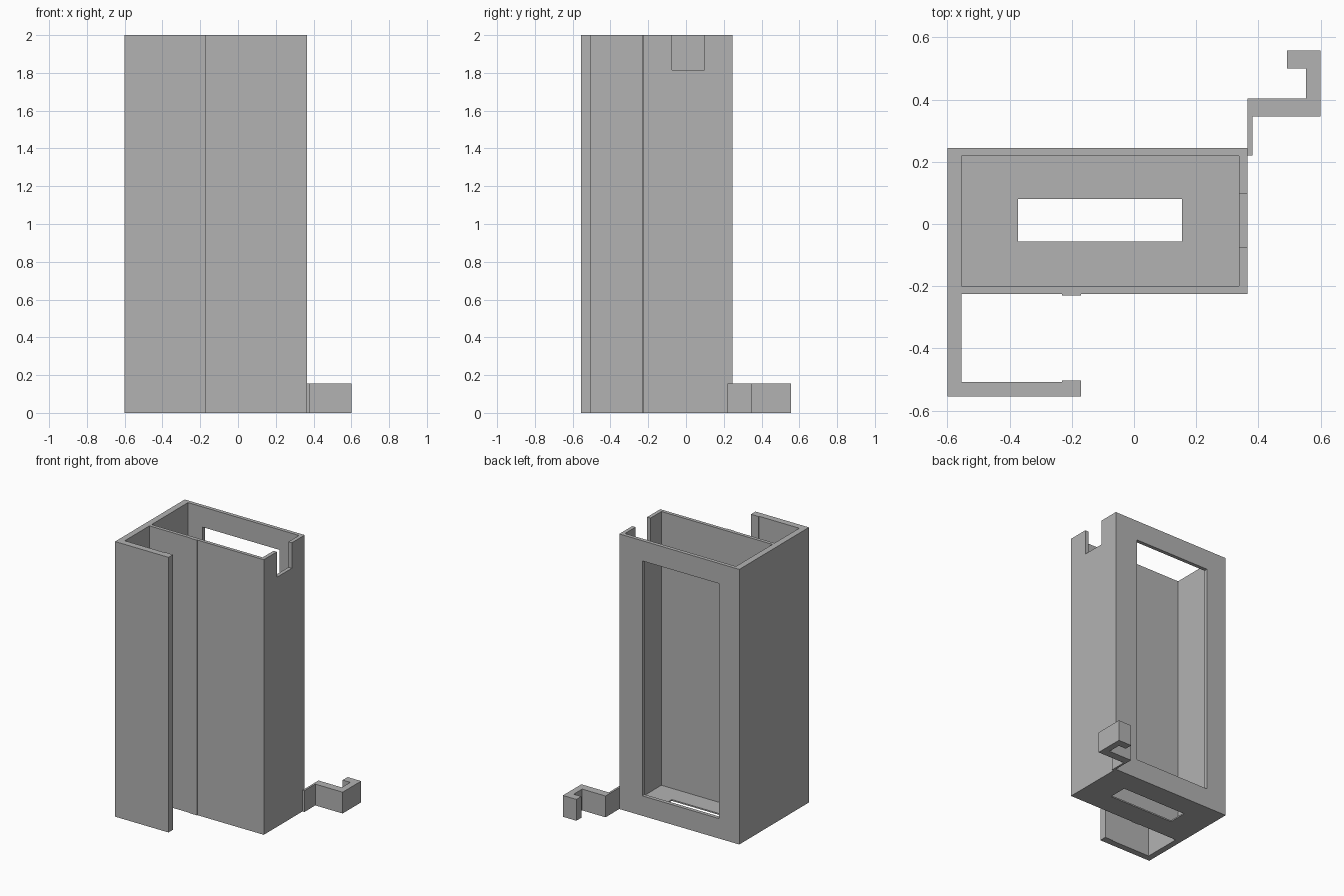
import bpy
import bmesh

cube = bpy.data.objects.get("Cube")
if cube:
    bpy.data.objects.remove(cube, do_unlink=True)

# Single plain grey plastic
GREY = (0.45, 0.45, 0.45, 1.0)
mat = bpy.data.materials.new("plain_grey")
mat.use_nodes = True
mat.diffuse_color = GREY
mat.node_tree.nodes["Principled BSDF"].inputs["Base Color"].default_value = GREY


def prism(name, outline, z0, z1):
    """Extrude a closed plan outline from z0 to z1."""
    bm = bmesh.new()
    base = bm.faces.new([bm.verts.new((x, y, z0)) for x, y in outline])
    top = bmesh.ops.extrude_face_region(bm, geom=[base])["geom"]
    verts = [g for g in top if isinstance(g, bmesh.types.BMVert)]
    bmesh.ops.translate(bm, verts=verts, vec=(0, 0, z1 - z0))
    bmesh.ops.recalc_face_normals(bm, faces=bm.faces[:])
    mesh = bpy.data.meshes.new(name)
    bm.to_mesh(mesh)
    bm.free()
    mesh.materials.append(mat)
    obj = bpy.data.objects.new(name, mesh)
    bpy.context.collection.objects.link(obj)
    return obj


def cut(target, x0, x1, y0, y1, z0, z1):
    """Subtract a box and discard the cutter."""
    cutter = prism("cutter", [(x0, y0), (x1, y0), (x1, y1), (x0, y1)], z0, z1)
    cutter.hide_render = True
    mod = target.modifiers.new("cut", "BOOLEAN")
    mod.operation = "DIFFERENCE"
    mod.solver = "EXACT"
    mod.object = cutter
    bpy.context.view_layer.objects.active = target
    bpy.ops.object.modifier_apply(modifier=mod.name)
    bpy.data.objects.remove(cutter, do_unlink=True)


# Housing with the wrap-around front arm and its two thin grip ribs
FRONT, BACK, LEFT, RIGHT, HEIGHT = -0.225, 0.245, 0.365, -0.6, 2.0
housing = prism("housing", [
    (RIGHT, BACK), (RIGHT, -0.555), (-0.17, -0.555), (-0.17, -0.503),
    (-0.232, -0.503), (-0.232, -0.508), (-0.555, -0.508), (-0.555, FRONT),
    (-0.232, FRONT), (-0.232, -0.229), (-0.17, -0.229), (-0.17, FRONT),
    (LEFT, FRONT), (LEFT, BACK)], 0, HEIGHT)

cut(housing, -0.555, 0.338, -0.2, 0.218, 0.01, 2.1)       # open cavity
cut(housing, -0.373, 0.154, -0.057, 0.081, -0.1, 0.1)     # floor slot
cut(housing, -0.437, 0.18, 0.15, 0.35, 0.145, 1.853)      # back window
cut(housing, 0.3, 0.45, -0.075, 0.097, 1.815, 2.1)        # side notch

# Small hook at the foot of the back left corner
prism("cable_hook", [
    (LEFT, 0.22), (0.38, 0.22), (0.38, 0.345), (0.6, 0.345), (0.6, 0.557),
    (0.492, 0.557), (0.492, 0.5), (0.553, 0.5), (0.553, 0.403),
    (LEFT, 0.403)], 0, 0.155)
